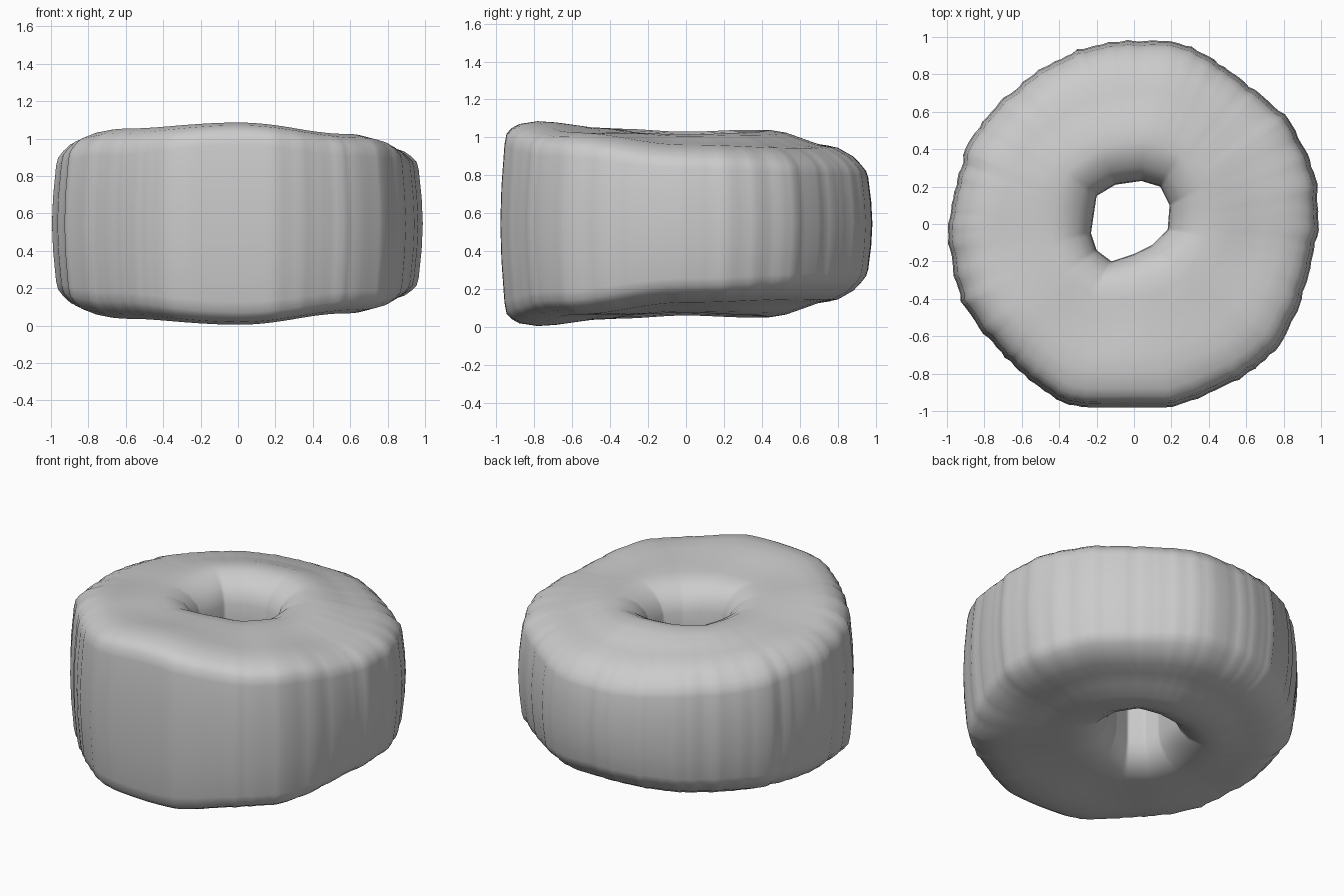
import bpy, bmesh, math, random

if "Cube" in bpy.data.objects:
    bpy.data.objects.remove(bpy.data.objects["Cube"], do_unlink=True)

random.seed(4)
STEPS = 180
MID_Z = 0.545

# Outer and hole outlines seen from above
OUTER = [(0.99, 0), (0.98, 0.2), (0.93, 0.38), (0.81, 0.58), (0.65, 0.71), (0.5, 0.83),
         (0.32, 0.94), (0.17, 0.98), (-0.1, 0.98), (-0.3, 0.93), (-0.5, 0.83), (-0.7, 0.67),
         (-0.81, 0.55), (-0.9, 0.4), (-0.95, 0.2), (-1, -0.02), (-0.97, -0.25), (-0.92, -0.42),
         (-0.83, -0.56), (-0.65, -0.75), (-0.5, -0.88), (-0.4, -0.95), (-0.27, -0.98),
         (0.2, -0.98), (0.4, -0.91), (0.6, -0.81), (0.77, -0.66), (0.86, -0.5), (0.93, -0.28)]
HOLE = [(0.19, 0.1), (0.14, 0.2), (0.04, 0.23), (-0.1, 0.21), (-0.2, 0.15), (-0.23, -0.05),
        (-0.2, -0.14), (-0.12, -0.2), (0, -0.16), (0.1, -0.11), (0.18, -0.03)]

# Half thickness every 45 degrees, starting at +x
RIM = [0.34, 0.31, 0.285, 0.32, 0.36, 0.43, 0.49, 0.42]
SHOULDER = [0.41, 0.39, 0.39, 0.42, 0.455, 0.51, 0.545, 0.48]
CROWN = [0.47, 0.48, 0.495, 0.495, 0.485, 0.5, 0.5, 0.48]


def ray_radius(outline, a):
    """Distance from the centre to the outline in direction a."""
    dx, dy = math.cos(a), math.sin(a)
    for (px, py), (qx, qy) in zip(outline, outline[1:] + outline[:1]):
        ex, ey = qx - px, qy - py
        den = dx * ey - dy * ex
        if abs(den) < 1e-9:
            continue
        r = (px * ey - py * ex) / den
        s = (px * dy - py * dx) / den
        if r > 0 and -1e-6 <= s <= 1 + 1e-6:
            return r


def around(table, a):
    """Smooth periodic lookup."""
    n = len(table)
    u = a / math.tau * n
    i, f = int(u), u % 1
    f = (1 - math.cos(math.pi * f)) / 2
    return table[i % n] * (1 - f) + table[(i + 1) % n] * f


def section(a):
    """Closed cross-section as (radius, height) pairs, upper half then its mirror."""
    outer, hole = ray_radius(OUTER, a), ray_radius(HOLE, a)
    rim, shoulder, crown = (around(t, a) for t in (RIM, SHOULDER, CROWN))
    if math.sin(a) > -0.94:
        outer += random.uniform(-0.006, 0.006)
    span = outer - hole
    upper = [(hole, 0), (hole, 0.2), (hole + 0.005, crown * 0.66), (hole + 0.03, crown * 0.8),
             (hole + 0.08, crown * 0.91), (hole + 0.15, crown * 0.98)]
    for k in (0.28, 0.4, 0.52, 0.64, 0.76):
        f = (k - 0.28) / 0.48
        upper.append((hole + span * k, crown + (shoulder - crown) * f * f * (3 - 2 * f) * 0.9 + 0.0))
    upper += [(outer - 0.1, rim * 0.35 + shoulder * 0.65), (outer - 0.06, rim * 0.75 + shoulder * 0.25),
              (outer - 0.033, rim * 0.97), (outer - 0.022, rim * 0.85),
              (outer - 0.006, rim * 0.4), (outer, 0)]
    return upper + [(r, -h) for r, h in upper[-2:0:-1]]


# Ring body lofted around the hole
bm = bmesh.new()
rings = []
for i in range(STEPS):
    a = math.tau * i / STEPS
    rings.append([bm.verts.new((r * math.cos(a), r * math.sin(a), MID_Z + h)) for r, h in section(a)])
for i, ring in enumerate(rings):
    nxt = rings[(i + 1) % STEPS]
    for j in range(len(ring)):
        k = (j + 1) % len(ring)
        bm.faces.new((ring[j], ring[k], nxt[k], nxt[j]))
bmesh.ops.recalc_face_normals(bm, faces=bm.faces)
mesh = bpy.data.meshes.new("ring_body")
bm.to_mesh(mesh)
bm.free()
body = bpy.data.objects.new("ring_body", mesh)
bpy.context.collection.objects.link(body)

# Plain grey material
grey = bpy.data.materials.new("plain_grey")
grey.use_nodes = True
colour = (0.6, 0.6, 0.6, 1)
grey.diffuse_color = colour
grey.node_tree.nodes["Principled BSDF"].inputs["Base Color"].default_value = colour
mesh.materials.append(grey)

bpy.context.view_layer.objects.active = body
body.select_set(True)
bpy.ops.object.shade_smooth_by_angle(angle=math.radians(50))
